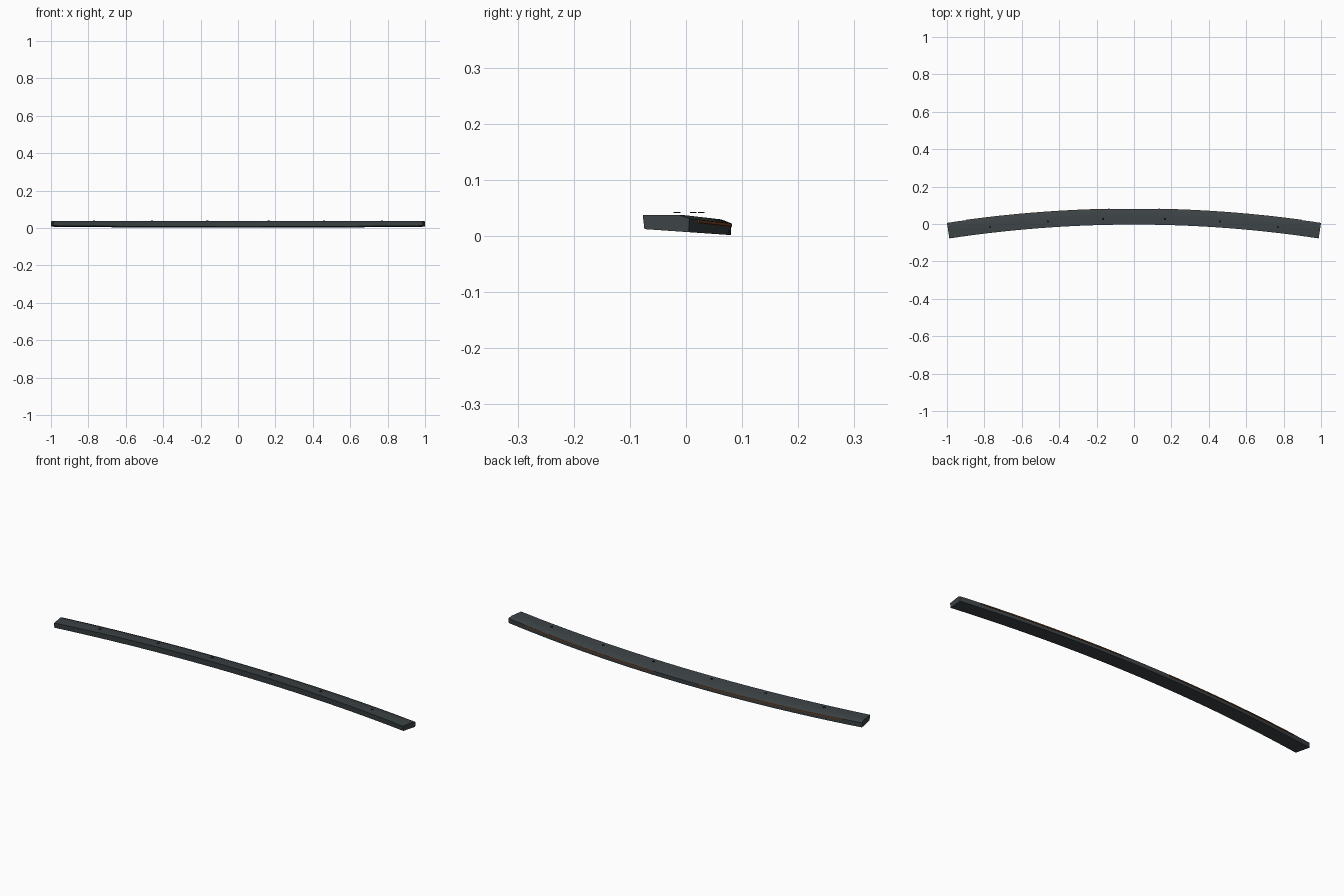
import bpy, bmesh, math

if "Cube" in bpy.data.objects:
    bpy.data.objects.remove(bpy.data.objects["Cube"])

R = 6.7          # plan radius of the back edge
BACK = 0.081     # y of the back edge at the middle
DEPTH = 0.084


def material(name, rgb):
    m = bpy.data.materials.new(name)
    m.diffuse_color = (*rgb, 1)
    m.use_nodes = True
    m.node_tree.nodes["Principled BSDF"].inputs["Base Color"].default_value = m.diffuse_color
    return m


body_mat = material("dark_slate", (0.045, 0.055, 0.06))
strip_mat = material("amber", (0.22, 0.07, 0.02))
stud_mat = material("black", (0.008, 0.012, 0.014))


def place(a, d):
    """Plan position at arc angle a, set d forward of the back edge."""
    return (R - d) * math.sin(a), BACK - R + (R - d) * math.cos(a)


def top_z(y):
    return 0.0375 - 0.115 * max(0, y + 0.005)


def bottom_z(y):
    return 0.013 - 0.069 * (y + 0.083)


def sweep(name, profile, a0, a1, n, mat):
    """Loft profile(a) -> list of 3D points along the arc."""
    bm = bmesh.new()
    rings = []
    for i in range(n + 1):
        a = a0 + (a1 - a0) * i / n
        rings.append([bm.verts.new(p) for p in profile(a)])
    k = len(rings[0])
    for r, s in zip(rings, rings[1:]):
        for j in range(k):
            bm.faces.new((r[j], r[(j + 1) % k], s[(j + 1) % k], s[j]))
    bm.faces.new(rings[0])
    bm.faces.new(rings[-1])
    bmesh.ops.recalc_face_normals(bm, faces=bm.faces)
    me = bpy.data.meshes.new(name)
    bm.to_mesh(me)
    bm.free()
    ob = bpy.data.objects.new(name, me)
    bpy.context.collection.objects.link(ob)
    me.materials.append(mat)
    bpy.context.view_layer.objects.active = ob
    ob.select_set(True)
    bpy.ops.object.shade_smooth_by_angle(angle=math.radians(20))
    ob.select_set(False)
    return ob


def body_profile(a):
    def pt(d, z=None, top=False, drop=0):
        x, y = place(a, d)
        return (x, y, (top_z(y) if top else bottom_z(y)) - drop)
    return [pt(DEPTH, top=True), pt(0.045, top=True), pt(0.018, top=True),
            pt(0.0, top=True, drop=0.005), pt(0.001), pt(DEPTH - 0.003)]


def strip_profile(a):
    x0, y0 = place(a, 0.003)
    x1, y1 = place(a, -0.002)
    z = top_z(y0) - 0.005
    return [(x0, y0, z), (x1, y1, z - 0.001), (x1, y1, z - 0.006), (x0, y0, z - 0.007)]


# curved main bar
end = math.asin(1 / R)
sweep("curved_bar", body_profile, -end, end, 32, body_mat)

# amber strips on the back edge, left and right
for side, label in ((-1, "left"), (1, "right")):
    sweep(f"rear_strip_{label}", strip_profile, side * math.asin(0.13 / R),
          side * math.asin(0.895 / R), 14, strip_mat)

    # small round studs just above the top
    for i, (x, y) in enumerate(((0.165, 0.027), (0.46, 0.013), (0.77, -0.016))):
        bpy.ops.mesh.primitive_cylinder_add(vertices=16, radius=0.006, depth=0.002,
                                            location=(side * x, y, 0.042))
        stud = bpy.context.object
        stud.name = f"stud_{label}_{i + 1}"
        stud.data.materials.append(stud_mat)
